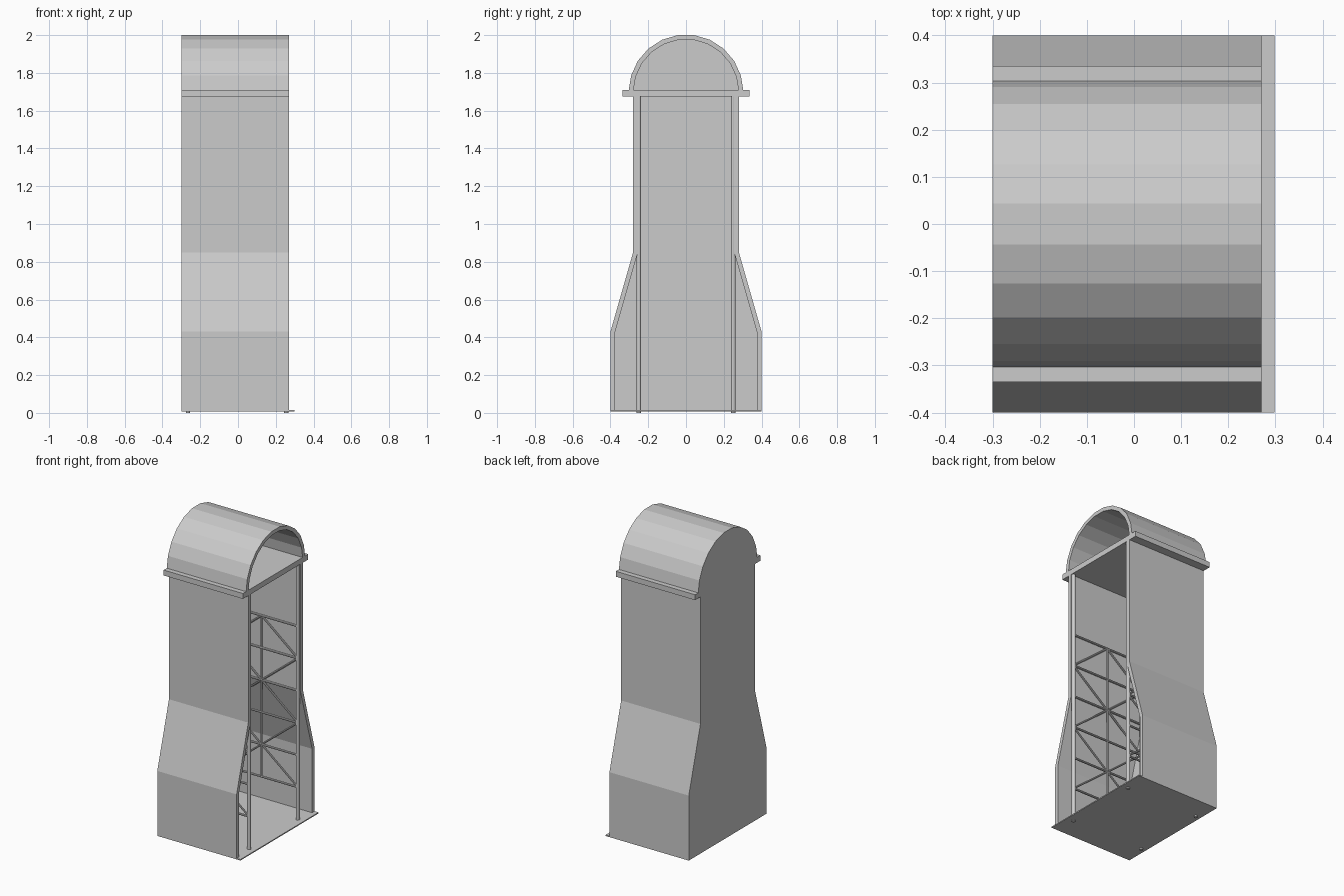
import bpy, bmesh, math
from mathutils import Vector

if "Cube" in bpy.data.objects:
    bpy.data.objects.remove(bpy.data.objects["Cube"])

T = 0.025                      # sheet thickness
XB, XF = -0.30, 0.27           # back and open front of the cabinet


def finish(name, bm):
    bmesh.ops.recalc_face_normals(bm, faces=bm.faces[:])
    me = bpy.data.meshes.new(name)
    bm.to_mesh(me)
    bm.free()
    ob = bpy.data.objects.new(name, me)
    bpy.context.collection.objects.link(ob)
    return ob


def extrude_profile(name, pts, x0, x1):
    """Extrude a closed (y, z) outline along x."""
    bm = bmesh.new()
    face = bm.faces.new([bm.verts.new((x0, y, z)) for y, z in pts])
    ext = bmesh.ops.extrude_face_region(bm, geom=[face])
    verts = [v for v in ext["geom"] if isinstance(v, bmesh.types.BMVert)]
    bmesh.ops.translate(bm, verts=verts, vec=(x1 - x0, 0, 0))
    return finish(name, bm)


def box(name, x0, x1, y, z0, z1):
    return extrude_profile(name, [(-y, z0), (y, z0), (y, z1), (-y, z1)], x0, x1)


def add_rod(bm, a, b, r, sides=8):
    a, b = Vector(a), Vector(b)
    d = b - a
    mat = d.to_track_quat('Z', 'Y').to_matrix().to_4x4()
    mat.translation = (a + b) / 2
    bmesh.ops.create_cone(bm, cap_ends=True, segments=sides, radius1=r,
                          radius2=r, depth=d.length, matrix=mat)


def arch(r, z):
    """Half circle in 11 flat segments, from +y over the top to -y."""
    return [(r * math.cos(math.pi * i / 11), z + r * math.sin(math.pi * i / 11))
            for i in range(12)]


# base plate
box("base_plate", XB, 0.298, 0.40, 0.008, 0.015)

# flared side walls
outer = [(0.40, 0.012), (0.40, 0.43), (0.28, 0.85), (0.28, 1.68)]
inner = [(y - T, z) for y, z in outer]
for label, s in (("right", 1), ("left", -1)):
    extrude_profile("side_wall_" + label,
                    [(s * y, z) for y, z in outer + inner[::-1]], XB + T, XF)

# back panel with the same outline
extrude_profile("back_panel", outer + [(-y, z) for y, z in outer[::-1]], XB, XB + T)

# ledge slab between body and hood
box("ledge_slab", XB, XF, 0.335, 1.675, 1.71)

# barrel hood and its closed back
hood_out = [(0.303, 1.708)] + arch(0.303, 1.70)[1:-1] + [(-0.303, 1.708)]
hood_in = [(0.278, 1.708)] + arch(0.278, 1.70)[1:-1] + [(-0.278, 1.708)]
extrude_profile("hood_shell", hood_out + hood_in[::-1], XB + T, XF)
extrude_profile("hood_back", hood_out, XB, XB + T)

# braced lattice frames along both side walls
XC, XH = -0.005, 0.26          # centre and half span of a frame
levels = [0.225 + 0.209 * i for i in range(6)]
for label, y in (("right", 0.25), ("left", -0.25)):
    bm = bmesh.new()
    for s in (-1, 1):
        add_rod(bm, (XC + s * XH, y, 0), (XC + s * XH, y, 1.68), 0.0115, 12)
        for i in range(5):     # zigzag diagonals between outer and middle posts
            xa, xb = (XH, 0) if i % 2 == 0 else (0, XH)
            add_rod(bm, (XC + s * xa, y, levels[i]),
                    (XC + s * xb, y, levels[i + 1]), 0.006)
    add_rod(bm, (XC, y, levels[0]), (XC, y, levels[-1]), 0.006)
    for z in levels:
        add_rod(bm, (XC - XH, y, z), (XC + XH, y, z), 0.007)
    finish("lattice_frame_" + label, bm)
